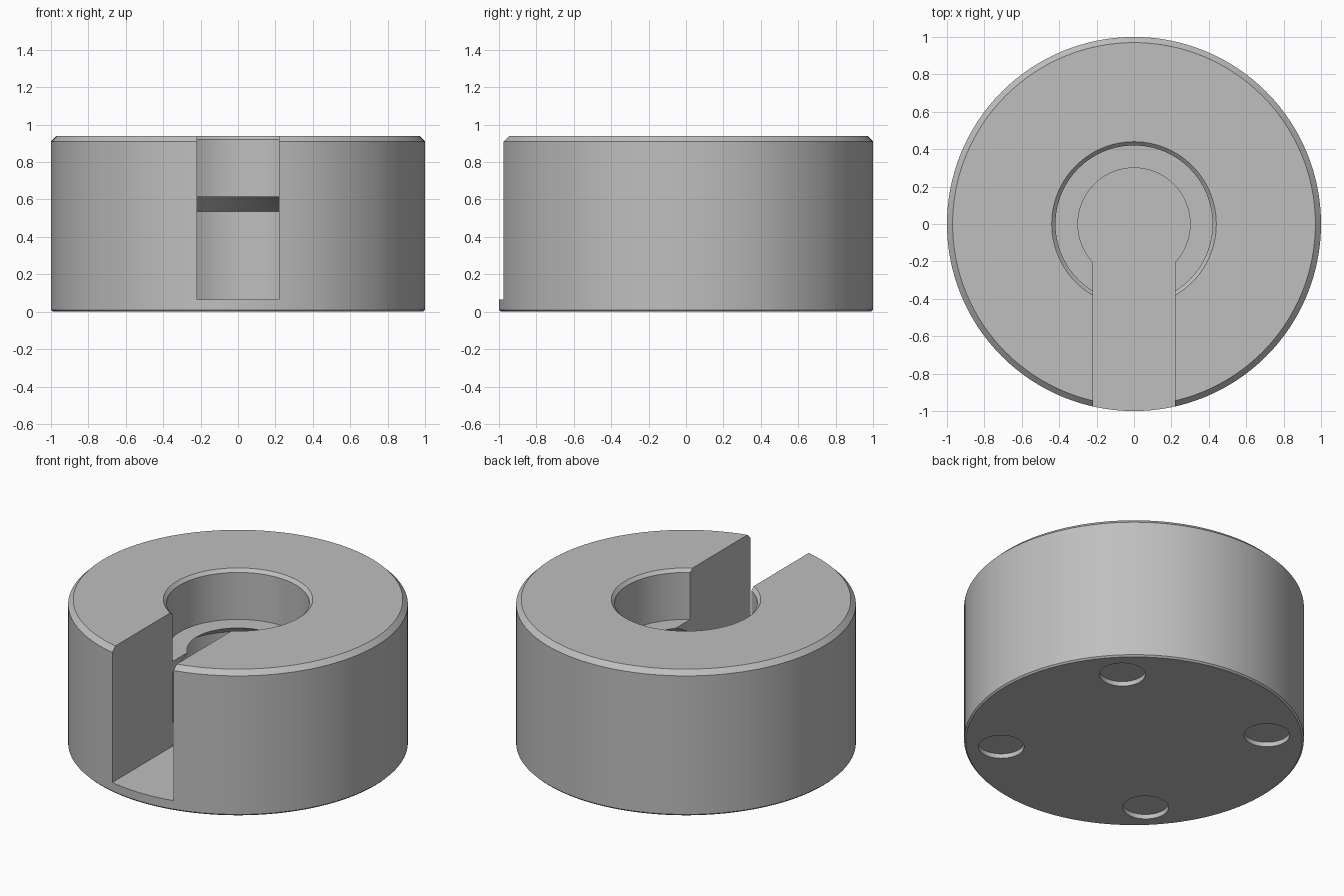
import bpy, bmesh, math
from mathutils import Matrix, Vector

if "Cube" in bpy.data.objects:
    bpy.data.objects.remove(bpy.data.objects["Cube"], do_unlink=True)

SEGMENTS = 128
FLOOR = 0.065

grey = bpy.data.materials.new("plain_grey")
grey.use_nodes = True
colour = (0.52, 0.52, 0.52, 1)
grey.diffuse_color = colour
for node in grey.node_tree.nodes:
    if node.type == "BSDF_PRINCIPLED":
        node.inputs["Base Color"].default_value = colour


def add_object(name, bm):
    bmesh.ops.recalc_face_normals(bm, faces=bm.faces)
    mesh = bpy.data.meshes.new(name)
    bm.to_mesh(mesh)
    bm.free()
    mesh.materials.append(grey)
    obj = bpy.data.objects.new(name, mesh)
    bpy.context.collection.objects.link(obj)
    return obj


def lathe(name, profile):
    bm = bmesh.new()
    verts = [bm.verts.new((r, 0, z)) for r, z in profile]
    edges = [bm.edges.new(pair) for pair in zip(verts, verts[1:])]
    bmesh.ops.spin(bm, geom=verts + edges, cent=(0, 0, 0), axis=(0, 0, 1),
                   angle=math.tau, steps=SEGMENTS, use_duplicate=False)
    bmesh.ops.remove_doubles(bm, verts=bm.verts, dist=1e-5)
    return add_object(name, bm)


def cut(target, cutter):
    cutter.hide_render = True
    mod = target.modifiers.new("cut", "BOOLEAN")
    mod.operation = "DIFFERENCE"
    mod.solver = "EXACT"
    mod.object = cutter
    bpy.context.view_layer.objects.active = target
    bpy.ops.object.modifier_apply(modifier=mod.name)
    bpy.data.objects.remove(cutter, do_unlink=True)


# Round body: chamfered rims, upper bore, ledge and undercut lower chamber
body = lathe("round_body", [
    (0, 0), (0.99, 0), (1, 0.01), (1, 0.91), (0.97, 0.94),
    (0.44, 0.94), (0.42, 0.92), (0.42, 0.615), (0.3, 0.615),
    (0.42, 0.535), (0.42, FLOOR), (0, FLOOR)])

# Front slot, open at the top and running into the bore
bm = bmesh.new()
bmesh.ops.create_cube(bm, size=1)
bmesh.ops.scale(bm, verts=bm.verts, vec=(0.44, 1.2, 1.2))
bmesh.ops.translate(bm, verts=bm.verts, vec=(0, -0.6, FLOOR + 0.6))
cut(body, add_object("slot_cutter", bm))

# Four shallow round recesses underneath
bm = bmesh.new()
for i in range(4):
    angle = math.radians(45 + 90 * i)
    spot = Vector((math.cos(angle), math.sin(angle), 0)) * 0.785
    bmesh.ops.create_cone(bm, cap_ends=True, segments=48, radius1=0.135,
                          radius2=0.135, depth=0.06,
                          matrix=Matrix.Translation(spot))
cut(body, add_object("recess_cutter", bm))

# Smooth round walls with crisp edges
bpy.ops.object.select_all(action="DESELECT")
body.select_set(True)
bpy.context.view_layer.objects.active = body
bpy.ops.object.shade_smooth_by_angle(angle=math.radians(25))
